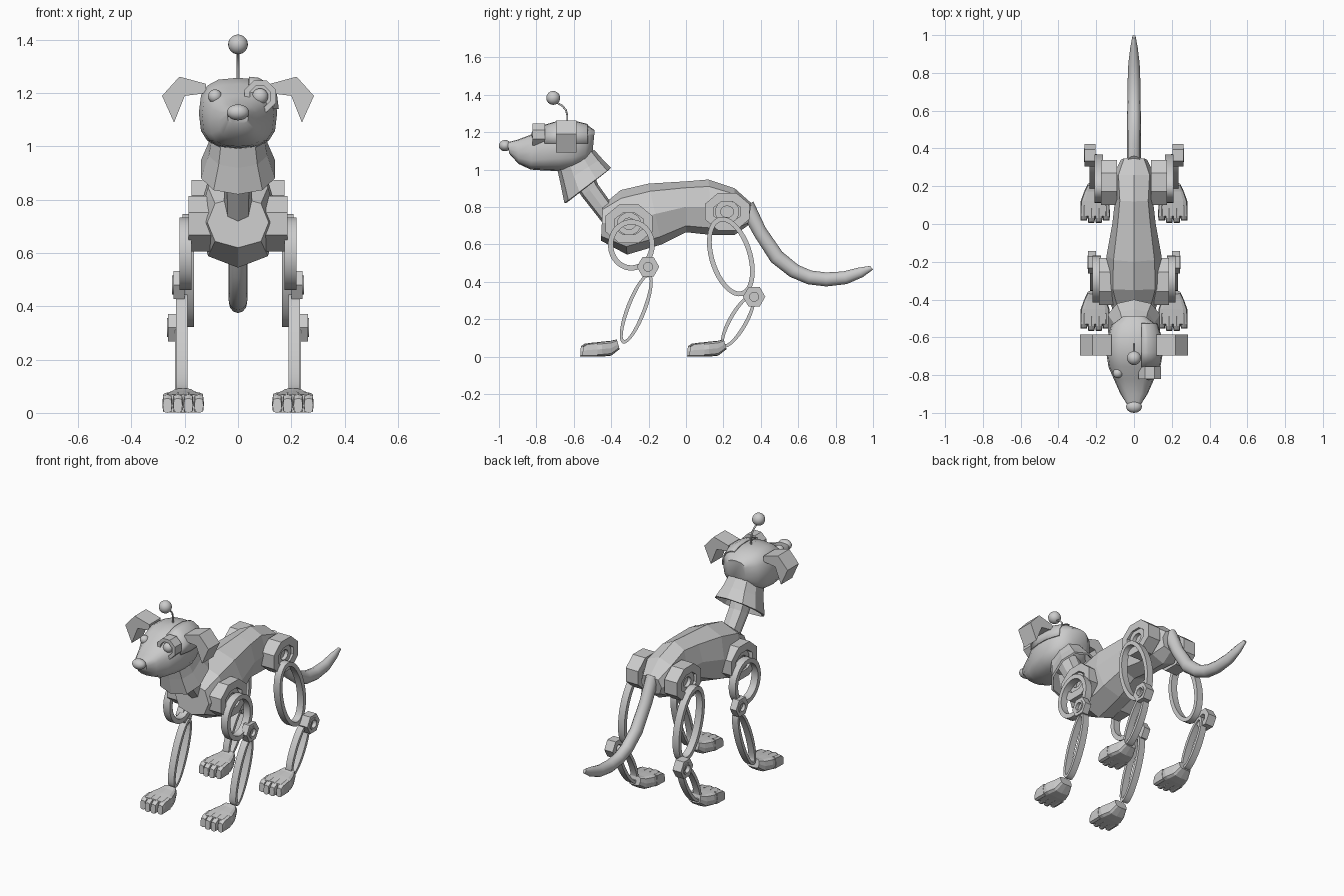
import bpy, bmesh, math
from mathutils import Vector

if "Cube" in bpy.data.objects:
    bpy.data.objects.remove(bpy.data.objects["Cube"])


def finish(name, bm, smooth=None):
    bmesh.ops.recalc_face_normals(bm, faces=bm.faces)
    me = bpy.data.meshes.new(name)
    bm.to_mesh(me)
    bm.free()
    ob = bpy.data.objects.new(name, me)
    bpy.context.collection.objects.link(ob)
    if smooth:
        me.polygons.foreach_set("use_smooth", [True] * len(me.polygons))
        me.set_sharp_from_angle(angle=math.radians(smooth))
    return ob


def power(v, p):
    return math.copysign(abs(v) ** (2 / p), v)


def loft_bm(sections, n, p=2, cx=0, caps=True):
    """Sections are (top y, top z, bottom y, bottom z, half width)."""
    bm = bmesh.new()
    rings = []
    for ty, tz, by, bz, w in sections:
        top, bot = Vector((cx, ty, tz)), Vector((cx, by, bz))
        mid, half = (top + bot) / 2, (top - bot) / 2
        ring = []
        for i in range(n):
            a = math.tau * i / n
            ring.append(bm.verts.new(mid + half * power(math.cos(a), p)
                                     + Vector((w * power(math.sin(a), p), 0, 0))))
        rings.append(ring)
    for r, q in zip(rings, rings[1:]):
        for i in range(n):
            j = (i + 1) % n
            bm.faces.new((r[i], r[j], q[j], q[i]))
    if caps:
        bm.faces.new(rings[0])
        bm.faces.new(rings[-1])
    return bm


def loft(name, sections, n, p=2, cx=0, smooth=None, caps=True):
    return finish(name, loft_bm(sections, n, p, cx, caps), smooth)


def hoop(name, x0, x1, cy, cz, a, b, tilt, width, n=40, n_floor=False):
    """Flat elliptical ring facing sideways; a is along the tilted long axis."""
    bm = bmesh.new()
    d = Vector((0, math.sin(tilt), math.cos(tilt)))
    e = Vector((0, math.cos(tilt), -math.sin(tilt)))
    loops = []
    for x, k in ((x0, 0), (x1, 0), (x1, width), (x0, width)):
        loops.append([bm.verts.new(Vector((x, cy, cz))
                      + d * (a - k) * math.cos(math.tau * (i + .5) / n)
                      + e * (b - k) * math.sin(math.tau * (i + .5) / n)) for i in range(n)])
    for k in range(4):
        r, q = loops[k], loops[(k + 1) % 4]
        for i in range(n):
            j = (i + 1) % n
            bm.faces.new((r[i], r[j], q[j], q[i]))
    if n_floor:  # recessed centre plate
        x = x0 + (x1 - x0) * .6
        bm.faces.new([bm.verts.new((x, v.co.y, v.co.z)) for v in loops[2]])
    return finish(name, bm, 35 if n > 12 else None)


def ball(name, c, r):
    bm = bmesh.new()
    bmesh.ops.create_uvsphere(bm, u_segments=20, v_segments=12, radius=1)
    for v in bm.verts:
        v.co = Vector((c[k] + v.co[k] * r[k] for k in range(3)))
    return finish(name, bm, 60)


# Torso
loft("torso", [(-.445, .81, -.455, .62, .115), (-.35, .89, -.315, .545, .15),
               (-.2, .925, -.13, .60, .145), (0, .937, 0, .665, .115),
               (.12, .947, .14, .65, .10), (.26, .90, .26, .65, .11),
               (.35, .82, .33, .70, .07)], 8, 2.4)

# Neck and flared scarf
loft("neck", [(-.53, 1.06, -.64, .99, .06), (-.47, .92, -.56, .86, .055),
              (-.37, .78, -.45, .72, .05)], 8, 2.6)
scarf = loft("scarf", [(-.49, 1.105, -.69, 1.01, .10), (-.45, 1.06, -.67, .92, .115),
                       (-.40, 1.01, -.65, .82, .145)], 10, 2.3, caps=False)
scarf.modifiers.new("thickness", "SOLIDIFY").thickness = .012

# Tail
loft("tail", [(.36, .83, .29, .78, .036), (.425, .69, .365, .645, .036),
              (.515, .56, .455, .505, .036), (.60, .49, .555, .427, .036),
              (.67, .46, .65, .387, .035), (.75, .45, .75, .375, .034),
              (.84, .455, .86, .388, .03), (.92, .475, .945, .425, .02),
              (.985, .485, 1.0, .465, .009)], 12, smooth=50)

# Head
HEAD = [(-.488, 1.21, -.50, 1.09, .065), (-.53, 1.24, -.54, 1.03, .12),
        (-.60, 1.258, -.61, .998, .143), (-.68, 1.258, -.68, .992, .147),
        (-.755, 1.235, -.76, .995, .135), (-.82, 1.19, -.83, 1.0, .105),
        (-.90, 1.16, -.895, 1.03, .073), (-.955, 1.145, -.945, 1.085, .04)]
loft("head", HEAD, 16, 2.8, smooth=40)

# Raised patch over one side of the head
bm = loft_bm(HEAD, 16, 2.8)
for co, no in (((.04, 0, 0), (1, 0, 0)), ((0, -.755, 0), (0, 1, 0)),
               ((0, -.53, 0), (0, -1, 0)), ((0, 0, 1.14), (0, 0, 1))):
    bmesh.ops.bisect_plane(bm, geom=bm.verts[:] + bm.edges[:] + bm.faces[:],
                           plane_co=co, plane_no=no, clear_inner=True)
patch = finish("head_patch", bm, 40)
mod = patch.modifiers.new("thickness", "SOLIDIFY")
mod.thickness, mod.offset = .008, 1

# Face
ball("nose", (0, -.967, 1.128), (.042, .033, .03))
ball("small_eye", (-.086, -.79, 1.188), (.026, .026, .026))
ball("ringed_eye", (.083, -.80, 1.188), (.03, .026, .03))
ring = hoop("eye_ring", -.03, .035, 0, 0, .064, .064, 0, .022, 8, True)
ring.rotation_euler = (0, 0, -math.pi / 2)
ring.location = (.083, -.785, 1.188)

# Antenna
cu = bpy.data.curves.new("antenna_rod", "CURVE")
cu.dimensions = "3D"
cu.bevel_depth = .005
sp = cu.splines.new("POLY")
pts = [(-.635, 1.24), (-.635, 1.29), (-.642, 1.318), (-.66, 1.34), (-.685, 1.355), (-.71, 1.37)]
sp.points.add(len(pts) - 1)
for q, (y, z) in zip(sp.points, pts):
    q.co = (0, y, z, 1)
bpy.context.collection.objects.link(bpy.data.objects.new("antenna_rod", cu))
ball("antenna_ball", (0, -.71, 1.383), (.037, .037, .037))

EAR = [(.12, 1.235), (.22, 1.262), (.285, 1.19), (.24, 1.09), (.20, 1.19), (.12, 1.20)]
for s, side in ((1, "left"), (-1, "right")):
    # Folded ear
    bm = bmesh.new()
    rows = [[bm.verts.new((s * x, y, z)) for x, z in EAR] for y in (-.695, -.585)]
    for i in range(6):
        j = (i + 1) % 6
        bm.faces.new((rows[0][i], rows[0][j], rows[1][j], rows[1][i]))
    for r in rows:
        bm.faces.new(r)
    finish(f"ear_{side}", bm)

    # Shoulder and hip plates: (name, y, z, half height, half width)
    for nm, y, z, a, b, x1 in (("shoulder", -.305, .71, .112, .135, .185),
                               ("hip", .22, .775, .108, .128, .175)):
        hoop(f"{nm}_{side}", s * .09, s * x1, y, z, a, b, 0, .05, 8, True)
        hoop(f"{nm}_bolt_{side}", s * .09, s * (x1 - .012), y, z, .06, .065, 0, .03, 24, True)

    # Leg hoops
    hoop(f"front_upper_leg_{side}", s * .175, s * .22, -.292, .597, .137, .125, 0, .028)
    hoop(f"front_lower_leg_{side}", s * .19, s * .232, -.266, .257, .2, .054, .37, .02)
    hoop(f"rear_upper_leg_{side}", s * .165, s * .208, .24, .535, .22, .115, -.3, .026)
    hoop(f"rear_lower_leg_{side}", s * .195, s * .236, .278, .19, .16, .052, .52, .02)

    # Knee and elbow joints
    hoop(f"elbow_{side}", s * .20, s * .243, -.203, .48, .06, .06, 0, .025, 6, True)
    hoop(f"elbow_bolt_{side}", s * .20, s * .247, -.203, .48, .036, .036, 0, .012, 20, True)
    hoop(f"knee_{side}", s * .205, s * .262, .364, .32, .06, .06, 0, .025, 6, True)
    hoop(f"knee_bolt_{side}", s * .205, s * .266, .364, .32, .036, .036, 0, .012, 20, True)

    # Paws with four toes
    for nm, o in (("front", 0), ("rear", .572)):
        loft(f"{nm}_paw_{side}", [(o - .53, .07, o - .54, 0, .076), (o - .45, .08, o - .45, 0, .076),
                                  (o - .40, .085, o - .40, .005, .058),
                                  (o - .37, .092, o - .355, .04, .04)], 12, 4, s * .206)
        for i in range(4):
            x = s * .206 + (i - 1.5) * .0395
            y = o - .566 + (.012 if i in (0, 3) else 0)
            loft(f"{nm}_toe_{i + 1}_{side}", [(y + .004, .055, y, 0, .017), (y + .025, .069, y + .02, 0, .019),
                                              (y + .08, .077, y + .08, 0, .018)], 8, 4, x)
